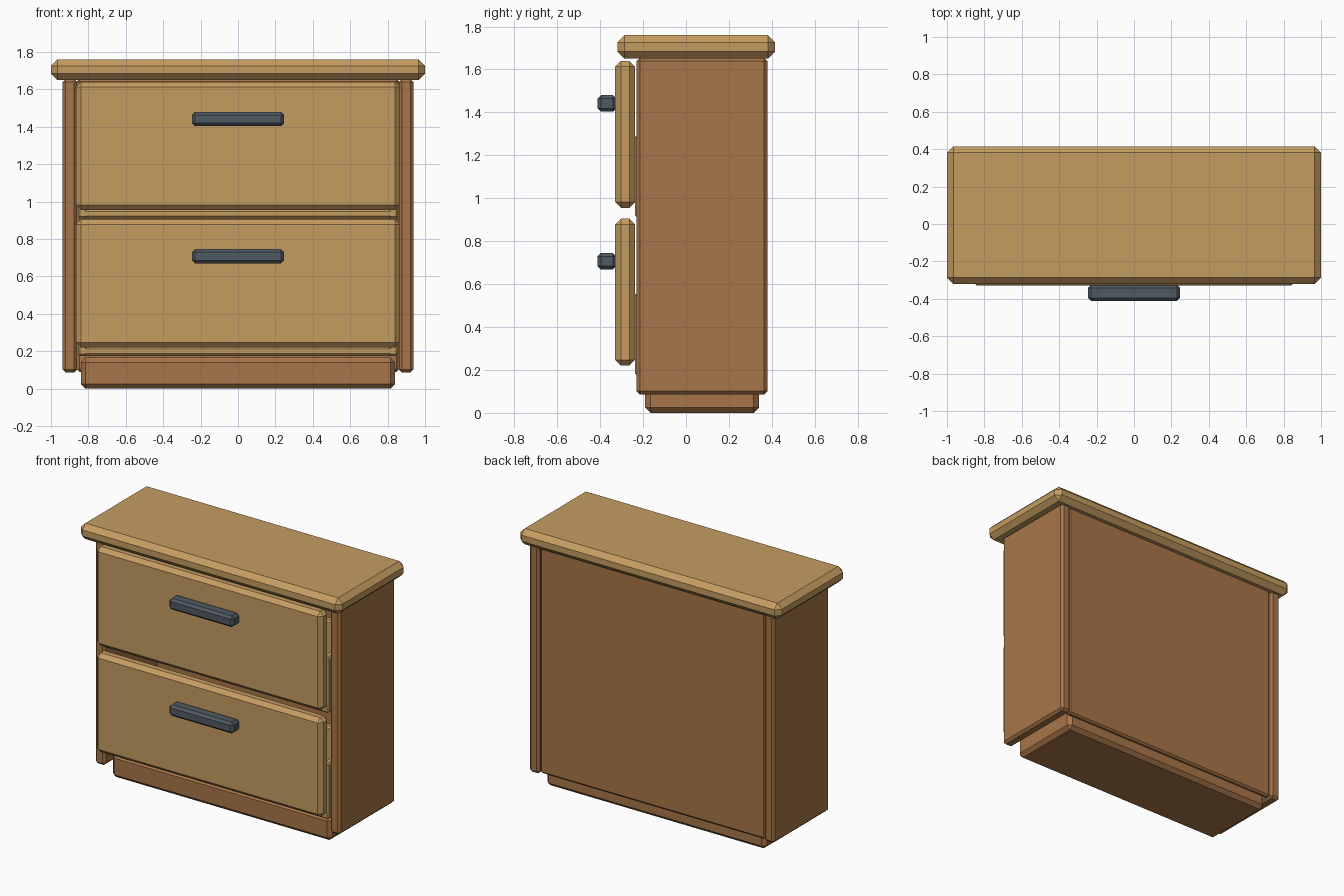
import bpy
import bmesh
from mathutils import Vector

default = bpy.data.objects.get("Cube")
if default:
    bpy.data.objects.remove(default, do_unlink=True)


def make_material(name, rgb):
    mat = bpy.data.materials.new(name)
    mat.use_nodes = True
    mat.diffuse_color = (*rgb, 1)
    bsdf = next(n for n in mat.node_tree.nodes if n.type == 'BSDF_PRINCIPLED')
    bsdf.inputs["Base Color"].default_value = (*rgb, 1)
    return mat


light_wood = make_material("light wood", (0.56, 0.335, 0.12))
dark_wood = make_material("dark wood", (0.39, 0.18, 0.065))
slate = make_material("slate metal", (0.08, 0.102, 0.122))


def board(name, x, y, z, chamfer, mat):
    """Chamfered board spanning the given (low, high) ranges."""
    low, high = (Vector(corner) for corner in zip(x, y, z))
    mesh = bpy.data.meshes.new(name)
    bm = bmesh.new()
    bmesh.ops.create_cube(bm, size=1)
    bmesh.ops.scale(bm, vec=high - low, verts=bm.verts)
    bmesh.ops.bevel(bm, geom=bm.edges[:], offset=chamfer, segments=1,
                    affect='EDGES', clamp_overlap=True)
    bm.to_mesh(mesh)
    bm.free()
    mesh.materials.append(mat)
    obj = bpy.data.objects.new(name, mesh)
    obj.location = (low + high) / 2
    bpy.context.collection.objects.link(obj)
    return obj


# Carcass
board("top_slab", (-1, 1), (-0.32, 0.415), (1.65, 1.76), 0.034, light_wood)
board("plinth", (-0.84, 0.84), (-0.19, 0.34), (0, 0.165), 0.025, dark_wood)
board("back_panel", (-0.86, 0.86), (0.325, 0.365), (0.09, 1.655), 0.012, dark_wood)
for side, s in (("left", 1), ("right", -1)):
    board(side + "_side_panel", sorted((s * 0.86, s * 0.937)), (-0.23, 0.38),
          (0.085, 1.655), 0.016, dark_wood)

# Drawers: front, handle and open tray
for level, z in (("lower", 0.22), ("upper", 0.955)):
    board(level + "_drawer_front", (-0.866, 0.866), (-0.33, -0.237),
          (z, z + 0.685), 0.027, light_wood)
    board(level + "_handle", (-0.245, 0.245), (-0.412, -0.325),
          (z + 0.448, z + 0.525), 0.016, slate)
    base = z - 0.045
    board(level + "_drawer_bottom", (-0.855, 0.855), (-0.237, 0.27),
          (base, base + 0.05), 0.012, light_wood)
    board(level + "_drawer_back", (-0.855, 0.855), (0.22, 0.27),
          (base, base + 0.385), 0.01, light_wood)
    for side, s in (("left", 1), ("right", -1)):
        board(f"{level}_drawer_{side}_side", sorted((s * 0.805, s * 0.855)),
              (-0.237, 0.27), (base, base + 0.385), 0.01, light_wood)
